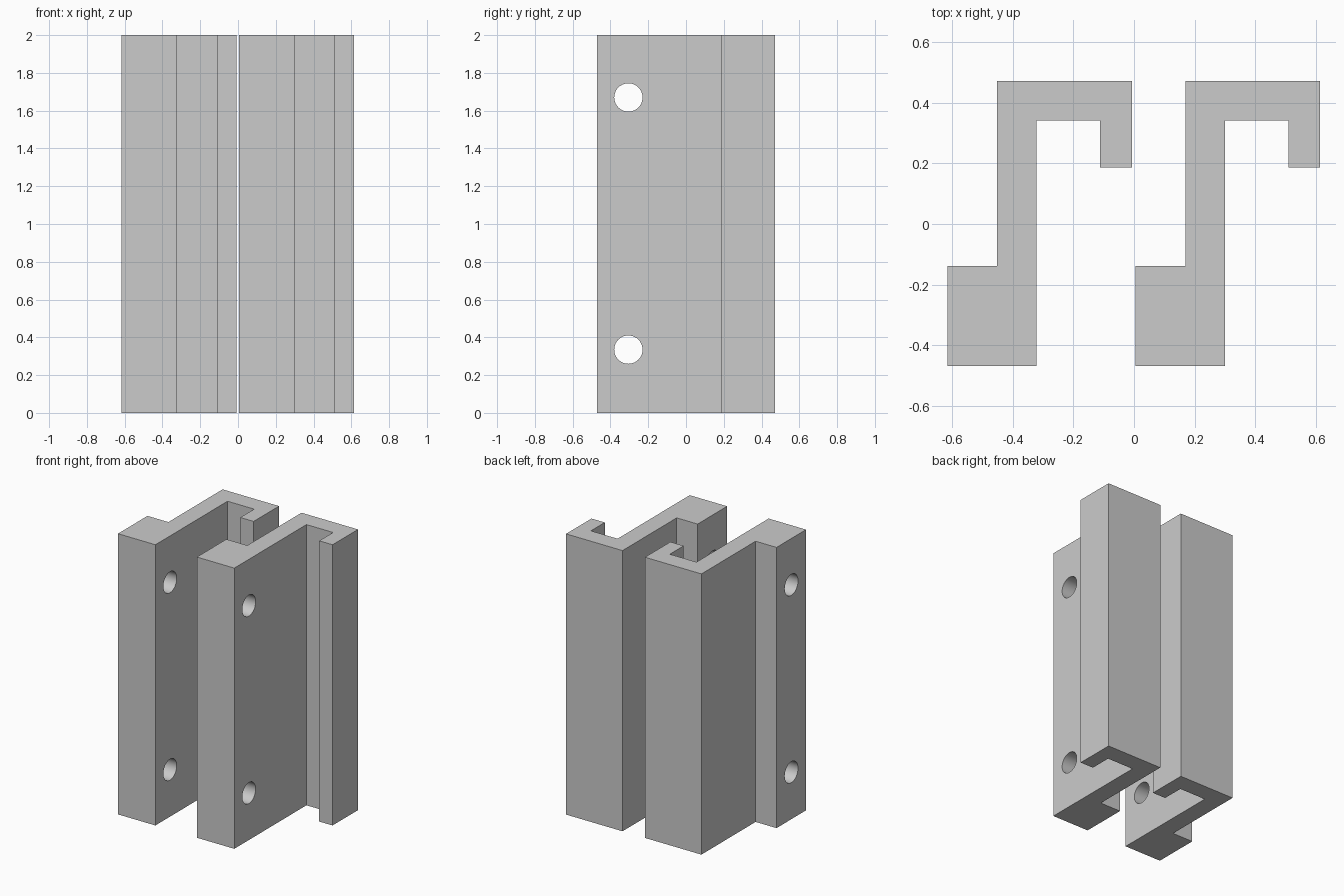
import bpy, bmesh, math
from mathutils import Matrix

if "Cube" in bpy.data.objects:
    bpy.data.objects.remove(bpy.data.objects["Cube"])

HEIGHT = 2.0
grey = bpy.data.materials.new("light grey")
grey.diffuse_color = (0.6, 0.6, 0.6, 1)
grey.use_nodes = True
grey.node_tree.nodes["Principled BSDF"].inputs["Base Color"].default_value = grey.diffuse_color

# Hooked rail cross-section: thick foot, thin web, short return lip
PROFILE = [(-0.617, -0.47), (-0.322, -0.47), (-0.322, 0.342), (-0.112, 0.342),
           (-0.112, 0.186), (-0.007, 0.186), (-0.007, 0.472), (-0.452, 0.472),
           (-0.452, -0.138), (-0.617, -0.138)]


def new_object(name, bm):
    bmesh.ops.recalc_face_normals(bm, faces=bm.faces)
    mesh = bpy.data.meshes.new(name)
    bm.to_mesh(mesh)
    bm.free()
    mesh.materials.append(grey)
    obj = bpy.data.objects.new(name, mesh)
    bpy.context.collection.objects.link(obj)
    return obj


def rail(name, offset):
    # Extrude the profile upwards
    bm = bmesh.new()
    base = bm.faces.new([bm.verts.new((x + offset, y, 0)) for x, y in PROFILE])
    ext = bmesh.ops.extrude_face_region(bm, geom=[base])
    top = [v for v in ext["geom"] if isinstance(v, bmesh.types.BMVert)]
    bmesh.ops.translate(bm, verts=top, vec=(0, 0, HEIGHT))
    return new_object(name, bm)


# Cutter for the two bolt holes, running sideways through both feet
bm = bmesh.new()
for z in (0.335, 1.67):
    bmesh.ops.create_cone(bm, cap_ends=True, segments=40, radius1=0.075,
                          radius2=0.075, depth=2,
                          matrix=Matrix.Translation((0, -0.305, z))
                          @ Matrix.Rotation(math.pi / 2, 4, 'Y'))
cutter = new_object("hole_cutter", bm)
cutter.hide_render = True
cutter.hide_set(True)

# The two identical rails
for name, offset in (("left_rail", 0.0), ("right_rail", 0.622)):
    obj = rail(name, offset)
    mod = obj.modifiers.new("bolt_holes", 'BOOLEAN')
    mod.operation = 'DIFFERENCE'
    mod.solver = 'EXACT'
    mod.object = cutter
    bpy.ops.object.select_all(action='DESELECT')
    obj.select_set(True)
    bpy.context.view_layer.objects.active = obj
    bpy.ops.object.modifier_apply(modifier=mod.name)
    bpy.ops.object.shade_smooth_by_angle(angle=math.radians(30))

bpy.data.objects.remove(cutter)
